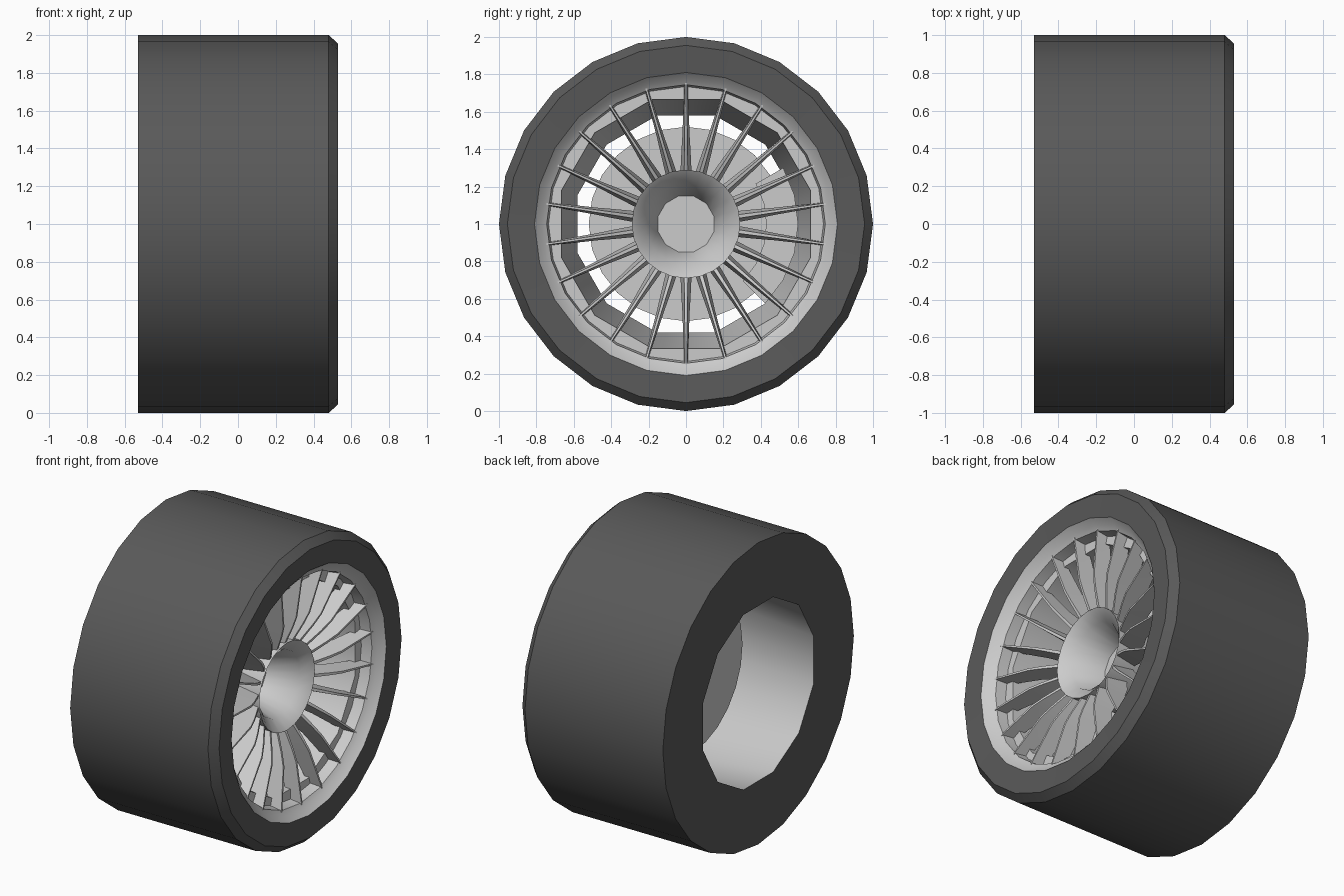
import bpy, bmesh, math
from mathutils import Matrix, Vector

if "Cube" in bpy.data.objects:
    bpy.data.objects.remove(bpy.data.objects["Cube"])

SEG = 24
STEP = 2 * math.pi / SEG
CENTRE = Vector((0, 0, 1))

rubber = bpy.data.materials.new("rubber")
rubber.diffuse_color = (0.1, 0.1, 0.1, 1)
rubber.use_nodes = True
rubber.node_tree.nodes["Principled BSDF"].inputs["Base Color"].default_value = rubber.diffuse_color


def finish(name, bm, smooth=35, recalc=False, mat=None):
    bmesh.ops.remove_doubles(bm, verts=bm.verts, dist=0.0001)
    if recalc:
        bmesh.ops.recalc_face_normals(bm, faces=bm.faces)
    me = bpy.data.meshes.new(name)
    bm.to_mesh(me)
    bm.free()
    ob = bpy.data.objects.new(name, me)
    bpy.context.collection.objects.link(ob)
    if mat:
        me.materials.append(mat)
    bpy.ops.object.select_all(action='DESELECT')
    ob.select_set(True)
    bpy.context.view_layer.objects.active = ob
    if smooth:
        bpy.ops.object.shade_smooth_by_angle(angle=math.radians(smooth))
    return ob


def lathe(name, profile, first=0, last=SEG, mat=None):
    """Spin (x, radius[, 'flat']) points about the axle; 'flat' gives a 12-sided ring."""
    bm = bmesh.new()
    rings = []
    for p in profile:
        ring = []
        for i in range(first, last + 1):
            r = p[1] * (math.cos(STEP) if len(p) > 2 and i % 2 == 0 else 1)
            a = i * STEP
            ring.append(bm.verts.new((p[0], r * math.sin(a), 1 + r * math.cos(a))))
        rings.append(ring)
    partial = last - first < SEG
    pairs = list(zip(rings, rings[1:]))
    if partial:
        pairs.append((rings[-1], rings[0]))
        bm.faces.new([r[0] for r in rings])
        bm.faces.new([r[-1] for r in rings])
    for a, b in pairs:
        for i in range(last - first):
            bm.faces.new((a[i], b[i], b[i + 1], a[i + 1]))
    return finish(name, bm, recalc=partial, mat=mat)


# Tyre: flat back wall with twelve-sided hole, tread, bevelled front shoulder
lathe("tyre", [(-0.53, 0.60, 'flat'), (-0.53, 1), (0.48, 1), (0.53, 0.955),
               (0.52, 0.81)], mat=rubber)

# Rim: sloping lip, step, seat, then twelve-sided barrel running to the back
lathe("rim", [(0.52, 0.81), (0.48, 0.775), (0.46, 0.745), (0.39, 0.735),
              (0.39, 0.69, 'flat'), (-0.53, 0.60, 'flat')])

# Hub: hollow funnel facing outward
lathe("hub", [(0.0, 0.27), (0.22, 0.29), (0.36, 0.29), (0.30, 0.22, 'flat'),
              (0.10, 0.155, 'flat'), (0.10, 0)])

# Brake disc and caliper
lathe("brake_disc", [(-0.05, 0), (-0.05, 0.52), (0.0, 0.52), (0.0, 0)])
lathe("brake_caliper", [(-0.08, 0.43), (-0.08, 0.60), (0.06, 0.60), (0.06, 0.43)],
      first=4, last=9)

# Spokes: thin dished fins, wider at the back and near the hub
stations = [  # radius, front x, back x, front half width, back half width
    (0.27, 0.34, 0.20, 0.010, 0.030),
    (0.40, 0.40, 0.25, 0.008, 0.024),
    (0.48, 0.43, 0.30, 0.007, 0.019),
    (0.755, 0.47, 0.38, 0.005, 0.010),
]
bm = bmesh.new()
for n in range(22):
    rot = Matrix.Rotation(n * 2 * math.pi / 22, 3, 'X')
    loops = []
    for r, xf, xb, wf, wb in stations:
        pts = [(xf, -wf, r), (xf, wf, r), (xb, wb, r), (xb, -wb, r)]
        loops.append([bm.verts.new(rot @ Vector(p) + CENTRE) for p in pts])
    for a, b in zip(loops, loops[1:]):
        for i in range(4):
            j = (i + 1) % 4
            bm.faces.new((a[i], a[j], b[j], b[i]))
    bm.faces.new(loops[0][::-1])
    bm.faces.new(loops[-1])
finish("spokes", bm, recalc=True)
